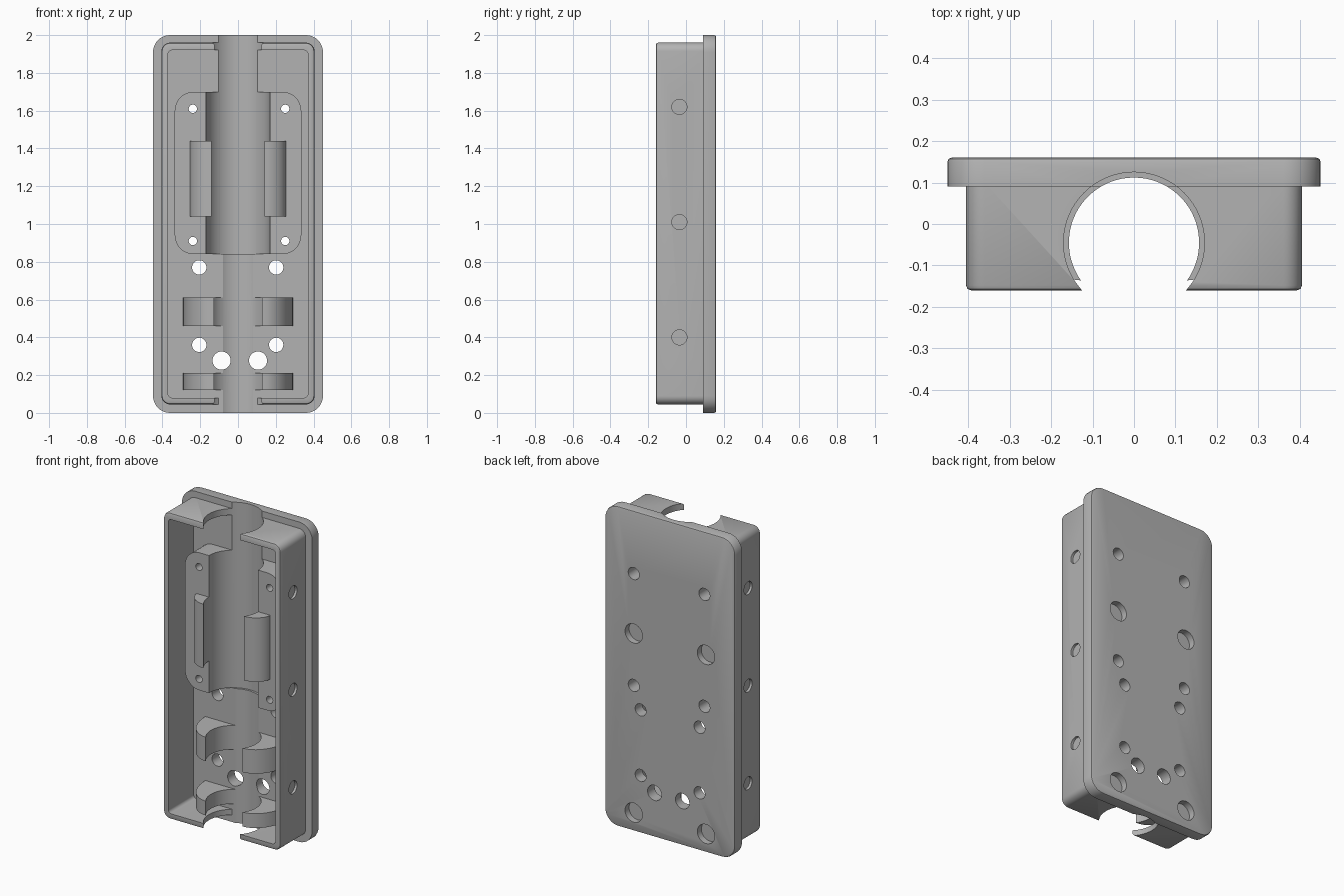
import bpy, bmesh, math
from mathutils import Vector

if "Cube" in bpy.data.objects:
    bpy.data.objects.remove(bpy.data.objects["Cube"])

grey = bpy.data.materials.new("light grey plastic")
grey.diffuse_color = (0.45, 0.45, 0.45, 1)
grey.use_nodes = True
grey.node_tree.nodes["Principled BSDF"].inputs["Base Color"].default_value = grey.diffuse_color
BORE_Y = -0.045          # centre line of the long channel
FLOOR_Y = 0.09           # inner floor of the tray


def rounded_rect(hx, z0, z1, r, n=8):
    pts = []
    for cx, cz, a0 in ((hx - r, z1 - r, 0), (r - hx, z1 - r, 90),
                       (r - hx, z0 + r, 180), (hx - r, z0 + r, 270)):
        for i in range(n + 1):
            a = math.radians(a0 + 90 * i / n)
            pts.append((cx + r * math.cos(a), cz + r * math.sin(a)))
    return pts


def circle(cx, cy, r, n=32):
    return [(cx + r * math.cos(2 * math.pi * i / n), cy + r * math.sin(2 * math.pi * i / n))
            for i in range(n)]


def prism(name, outline, axis, a, b, bevel_at=None, bevel=0.01):
    """Extrude a 2D outline along an axis from a to b, optionally bevelling one rim."""
    place = {"x": lambda u, v, w: (w, u, v), "y": lambda u, v, w: (u, w, v),
             "z": lambda u, v, w: (u, v, w)}[axis]
    bm = bmesh.new()
    face = bm.faces.new([bm.verts.new(place(u, v, a)) for u, v in outline])
    new = bmesh.ops.extrude_face_region(bm, geom=[face])["geom"]
    shift = Vector(place(0, 0, b - a))
    bmesh.ops.translate(bm, vec=shift, verts=[g for g in new if isinstance(g, bmesh.types.BMVert)])
    bmesh.ops.recalc_face_normals(bm, faces=bm.faces)
    if bevel_at is not None:
        k = "xyz".index(axis)
        rim = [e for e in bm.edges if all(abs(v.co[k] - bevel_at) < 1e-5 for v in e.verts)]
        bmesh.ops.bevel(bm, geom=rim, offset=bevel, segments=2, affect="EDGES", profile=0.5)
    me = bpy.data.meshes.new(name)
    bm.to_mesh(me)
    bm.free()
    me.materials.append(grey)
    ob = bpy.data.objects.new(name, me)
    bpy.context.collection.objects.link(ob)
    return ob


def cut(ob, cutters):
    for c in cutters:
        m = ob.modifiers.new("cut", "BOOLEAN")
        m.operation, m.solver, m.object = "DIFFERENCE", "EXACT", c
    deps = bpy.context.evaluated_depsgraph_get()
    deps.update()
    me = bpy.data.meshes.new_from_object(ob.evaluated_get(deps))
    ob.modifiers.clear()
    ob.data = me


# Main parts
back_plate = prism("back_plate", rounded_rect(0.45, 0, 2, 0.09), "y", FLOOR_Y, 0.16, 0.16)
tray_wall = prism("tray_wall", rounded_rect(0.405, 0.045, 1.96, 0.045), "y", -0.16, 0.1, -0.16, 0.012)
mount_pad = prism("mount_pad", rounded_rect(0.335, 0.84, 1.70, 0.1), "y", BORE_Y, 0.095)

# Channel and cavity cutters
cavity = prism("cavity_cutter", rounded_rect(0.37, 0.08, 1.92, 0.02), "y", -0.3, 0.3)
low_bore = prism("low_bore_cutter", circle(0, BORE_Y, 0.157, 64), "z", -0.1, 0.85)
top_bore = prism("top_bore_cutter", circle(0, BORE_Y, 0.17, 64), "z", 0.84, 2.1)
full_bore = prism("full_bore_cutter", circle(0, BORE_Y, 0.17, 64), "z", -0.1, 2.1)
cutters = [cavity, low_bore, top_bore, full_bore]

# Hole cutters: x, z, radius, y start, y end
plate_holes = []
for x, z, r, y0, y1 in (
        [(x, z, 0.038, 0, 0.3) for x in (-0.205, 0.202) for z in (0.36, 0.77)]
        + [(x, 0.277, 0.048, -0.02, 0.3) for x in (-0.087, 0.106)]
        + [(x, z, 0.06, 0.12, 0.3) for x in (-0.25, 0.25) for z in (0.115, 1.235)]):
    plate_holes.append(prism("plate_hole_cutter", circle(x, z, r), "y", y0, y1))
screw_holes = []
for x in (-0.239, 0.25):
    for z in (0.91, 1.61):
        screw_holes.append(prism("screw_hole_cutter", circle(x, z, 0.022), "y", -0.3, 0.3))
        screw_holes.append(prism("screw_head_cutter", circle(x, z, 0.038), "y", 0.05, 0.3))
dimples = []
for s in (-1, 1):
    for z in (0.40, 1.01, 1.62):
        dimples.append(prism("dimple_cutter", circle(-0.035, z, 0.04), "x", s * 0.39, s * 0.5))

cut(back_plate, [low_bore, top_bore] + plate_holes + screw_holes)
cut(tray_wall, [cavity, full_bore] + dimples)
cut(mount_pad, [full_bore] + screw_holes)


def clip(name, r, tip, end, outer, z0, z1):
    """Pair of mirrored clip arms: inner bore arc plus a convex outer curve."""
    a0 = math.atan2(tip[1] - BORE_Y, tip[0])
    a1 = math.asin((end - BORE_Y) / r)
    arc = [(r * math.cos(a0 + (a1 - a0) * i / 20), BORE_Y + r * math.sin(a0 + (a1 - a0) * i / 20))
           for i in range(21)]
    (hx, hy), n = outer, 10
    curve = [(tip[0] + (hx - tip[0]) * math.sin(i * math.pi / 2 / n),
              hy + (tip[1] - hy) * math.cos(i * math.pi / 2 / n)) for i in range(n, 0, -1)]
    for side, s in (("left", -1), ("right", 1)):
        obs.append(prism(f"{name}_{side}", [(s * x, y) for x, y in arc + curve], "z", z0, z1))


obs = [back_plate, tray_wall, mount_pad]
clip("pad_grip", 0.17, (0.14, -0.141), -0.04, (0.255, -0.04), 1.04, 1.44)
clip("middle_clip", 0.157, (0.128, -0.136), 0.092, (0.29, 0.092), 0.46, 0.61)
clip("bottom_clip", 0.157, (0.128, -0.136), 0.092, (0.29, 0.092), 0.12, 0.21)

# Remove the cutters and smooth the round surfaces
for c in cutters + plate_holes + screw_holes + dimples:
    bpy.data.objects.remove(c, do_unlink=True)
for ob in obs:
    bpy.ops.object.select_all(action="DESELECT")
    ob.select_set(True)
    bpy.context.view_layer.objects.active = ob
    bpy.ops.object.shade_smooth_by_angle(angle=math.radians(30))
